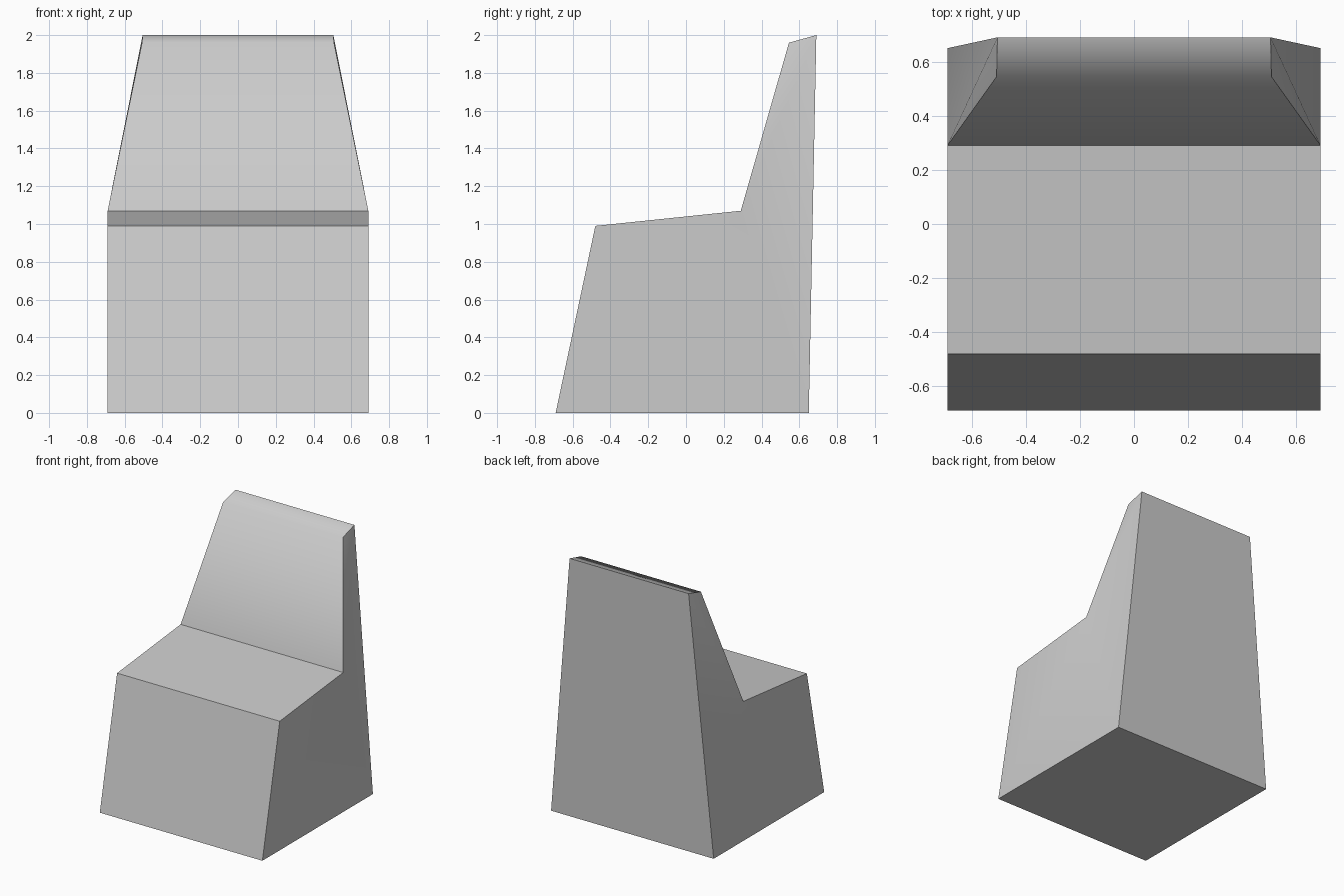
import bpy
import bmesh
import math

cube = bpy.data.objects.get("Cube")
if cube:
    bpy.data.objects.remove(cube, do_unlink=True)

# Single plain grey
grey = bpy.data.materials.new("plain_grey")
grey.use_nodes = True
colour = (0.6, 0.6, 0.6, 1)
grey.diffuse_color = colour
grey.node_tree.nodes["Principled BSDF"].inputs["Base Color"].default_value = colour

# Side profile as (half width, y, z), from the front foot round to the rear foot
profile = [
    (0.69, -0.69, 0), (0.69, -0.48, 0.99), (0.69, 0.29, 1.07),
    (0.508, 0.545, 1.96), (0.505, 0.69, 2), (0.69, 0.65, 0),
]

bm = bmesh.new()
left = [bm.verts.new((w, y, z)) for w, y, z in profile]
right = [bm.verts.new((-w, y, z)) for w, y, z in profile]

# Front, seat, backrest, top, rear and underside
for i in range(len(profile)):
    j = (i + 1) % len(profile)
    bm.faces.new((left[i], left[j], right[j], right[i]))

# Flat lower cheeks and folded tapering upper cheeks
for side in (left, right):
    foot, lip, crook, brow, crown, heel = side
    bm.faces.new((foot, lip, crook, heel))
    bm.faces.new((heel, crook, crown))
    bm.faces.new((crook, brow, crown))

bmesh.ops.recalc_face_normals(bm, faces=bm.faces)
mesh = bpy.data.meshes.new("chair_body")
bm.to_mesh(mesh)
bm.free()
mesh.materials.append(grey)

chair = bpy.data.objects.new("chair_body", mesh)
bpy.context.collection.objects.link(chair)

# Round the shading over the top lip only, keep the other edges crisp
bpy.ops.object.select_all(action='DESELECT')
chair.select_set(True)
bpy.context.view_layer.objects.active = chair
bpy.ops.object.shade_smooth_by_angle(angle=math.radians(63))
